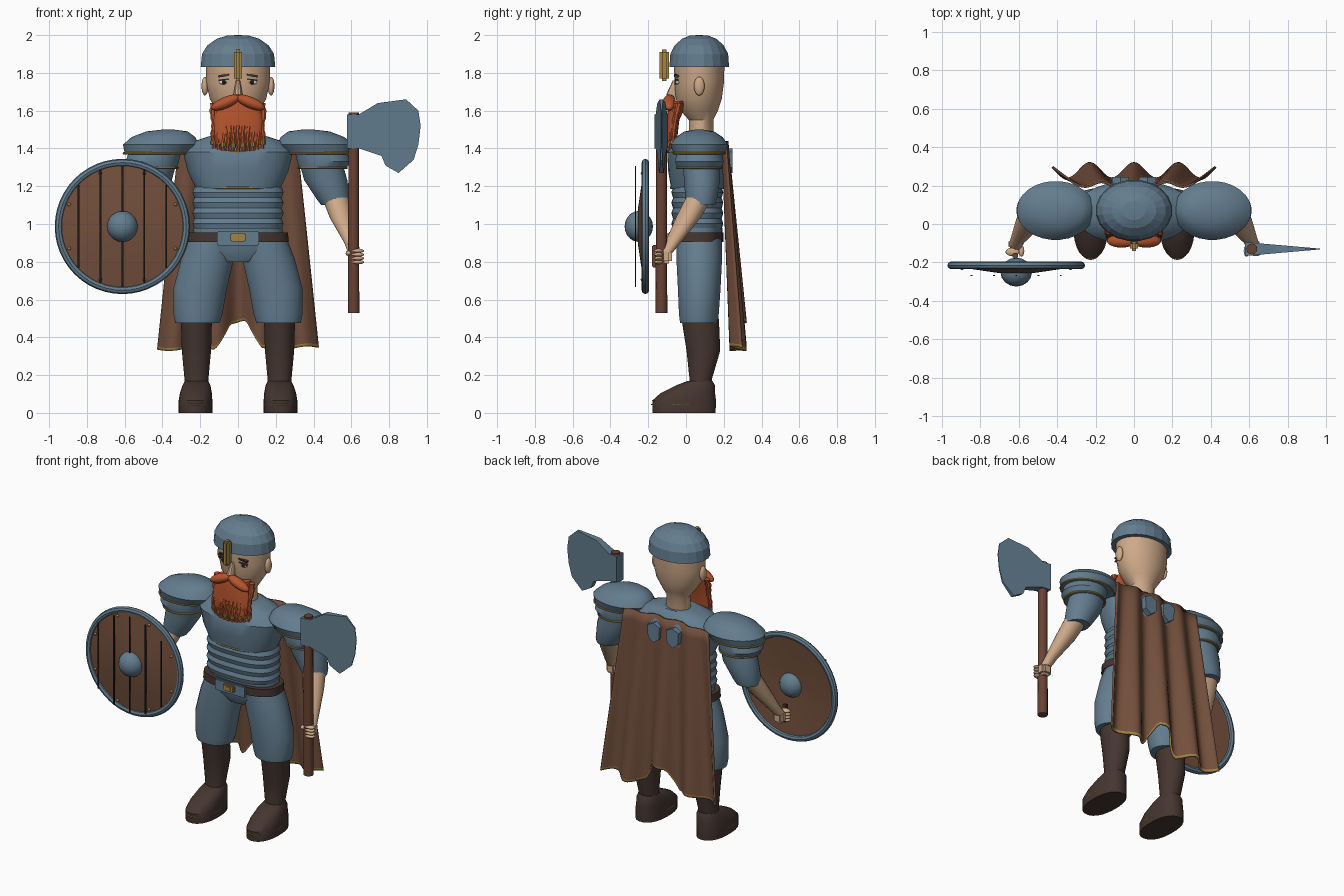
import bpy, bmesh, math
from mathutils import Vector

cube = bpy.data.objects.get("Cube")
if cube:
    bpy.data.objects.remove(cube, do_unlink=True)


def material(name, r, g, b):
    m = bpy.data.materials.new(name)
    m.use_nodes = True
    m.diffuse_color = (r, g, b, 1)
    m.node_tree.nodes["Principled BSDF"].inputs["Base Color"].default_value = (r, g, b, 1)
    return m


steel = material("steel blue", .125, .205, .275)
leather = material("brown leather", .17, .078, .045)
wood = material("haft wood", .14, .055, .033)
dark = material("dark boot leather", .06, .036, .029)
skin = material("skin", .62, .4, .25)
hair = material("red hair", .46, .09, .027)
gold = material("old gold", .36, .23, .06)
black = material("black", .012, .01, .01)
white = material("eye white", .7, .68, .65)
smooth_parts = []


def finish(name, bm, mats, smooth=True):
    bmesh.ops.recalc_face_normals(bm, faces=bm.faces)
    mesh = bpy.data.meshes.new(name)
    bm.to_mesh(mesh)
    bm.free()
    ob = bpy.data.objects.new(name, mesh)
    bpy.context.collection.objects.link(ob)
    for m in mats if isinstance(mats, list) else [mats]:
        mesh.materials.append(m)
    if smooth:
        smooth_parts.append(ob)
    return ob


def loft(name, rings, mat, sides=24, power=2, flip=1, smooth=True):
    """Skin a stack of level ovals given as (x, y, z, x radius, y radius)."""
    bm = bmesh.new()
    loops = []
    for x, y, z, rx, ry in rings:
        loop = []
        for i in range(sides):
            a = math.tau * (i + .5) / sides
            c, s = math.cos(a), math.sin(a)
            px = math.copysign(abs(c) ** (2 / power), c)
            py = math.copysign(abs(s) ** (2 / power), s)
            loop.append(bm.verts.new((flip * (x + rx * px), y + ry * py, z)))
        loops.append(loop)
    for low, high in zip(loops, loops[1:]):
        for i in range(sides):
            j = (i + 1) % sides
            bm.faces.new((low[i], low[j], high[j], high[i]))
    bm.faces.new(loops[0])
    bm.faces.new(loops[-1])
    return finish(name, bm, mat, smooth)


def ball(name, loc, size, mat, rot=(0, 0, 0)):
    bm = bmesh.new()
    bmesh.ops.create_uvsphere(bm, u_segments=16, v_segments=10, radius=1)
    ob = finish(name, bm, mat)
    ob.location, ob.scale, ob.rotation_euler = loc, size, rot
    return ob


def box(name, loc, size, mat, bevel=0, rot=(0, 0, 0)):
    bm = bmesh.new()
    bmesh.ops.create_cube(bm, size=1)
    bmesh.ops.scale(bm, vec=size, verts=bm.verts)
    if bevel:
        bmesh.ops.bevel(bm, geom=bm.edges[:], offset=bevel, segments=2, affect='EDGES')
    ob = finish(name, bm, mat)
    ob.location, ob.rotation_euler = loc, rot
    return ob


def trim(name, x, y, z, rx, ry, mat=gold, thick=.006, rot=(0, 0, 0)):
    bpy.ops.mesh.primitive_torus_add(location=(x, y, z), rotation=rot, major_radius=rx,
                                     minor_radius=thick, major_segments=48, minor_segments=8)
    ob = bpy.context.object
    ob.name = name
    ob.scale.y = ry / rx
    ob.data.materials.append(mat)
    smooth_parts.append(ob)


def plate(name, outline, depth, mat):
    """Prism facing front; depth(x) gives the front and back y."""
    bm = bmesh.new()
    front = [bm.verts.new((x, depth(x)[0], z)) for x, z in outline]
    back = [bm.verts.new((x, depth(x)[1], z)) for x, z in outline]
    bm.faces.new(front)
    bm.faces.new(back[::-1])
    for i in range(len(front)):
        j = (i + 1) % len(front)
        bm.faces.new((front[i], back[i], back[j], front[j]))
    return finish(name, bm, mat, False)


# Head, helmet and face
loft("head", [(0, .08, 1.4, .085, .065), (0, .08, 1.55, .075, .065), (0, .07, 1.6, .11, .1),
              (0, .068, 1.66, .15, .122), (0, .07, 1.75, .17, .132), (0, .07, 1.86, .17, .135)], skin)
loft("helmet", [(0, .07, 1.83, .2, .16), (0, .07, 1.9, .193, .155), (0, .07, 1.945, .165, .132),
                (0, .07, 1.98, .115, .093), (0, .07, 1.997, .06, .05), (0, .07, 2, .01, .01)],
     steel, 20, smooth=False)
box("nose_guard", (0, -.115, 1.84), (.044, .05, .165), gold, .012)
loft("nose", [(0, -.06, 1.665, .02, .025), (0, -.075, 1.685, .025, .03), (0, -.055, 1.76, .012, .015)], skin, 10)
for s in (1, -1):
    ball("ear", (s * .175, .07, 1.73), (.018, .028, .05), skin)
    ball("eye", (s * .075, -.044, 1.75), (.026, .012, .012), white)
    ball("iris", (s * .075, -.054, 1.75), (.011, .006, .011), black)
    box("eyelid", (s * .075, -.05, 1.764), (.056, .02, .007), dark, 0, (0, s * .12, 0))
    box("eyebrow", (s * .075, -.05, 1.786), (.062, .025, .012), dark, .003, (0, s * .15, 0))
    ball("moustache", (s * .065, -.088, 1.643), (.083, .035, .03), hair, (0, s * .4, 0))

# Braided beard
loft("beard_base", [(0, -.075, 1.42, .12, .025), (0, -.07, 1.55, .13, .035), (0, -.04, 1.65, .115, .05)], hair)
for i in range(-5, 6):
    x, y, end = i * .026, -.1 + .0012 * i * i, 1.385 + .0006 * i * i
    rings = []
    for k in range(13):
        t = k / 12
        r = .019 * (.55 + .45 * t) * (1 + .15 * math.cos(k * math.pi))
        rings.append((x + .004 * math.sin(k + i), y + .035 * t * t, end + (1.64 - end) * t, r, r))
    loft("beard_strand", rings, hair, 8)
    if i % 2:
        loft("beard_bead", [(x, y, end + .02, .015, .016), (x, y, end + .04, .015, .016)], gold, 10)

# Torso armour
loft("breastplate", [(0, .06, 1.19, .225, .14), (0, .06, 1.28, .268, .155), (0, .06, 1.38, .292, .16),
                     (0, .065, 1.44, .23, .13), (0, .07, 1.475, .12, .09)], steel, 32, 2.4)
trim("collar_trim", 0, .06, 1.38, .285, .157)
trim("waist_trim", 0, .06, 1.192, .225, .142)
for i in range(4):
    z = .975 + .055 * i
    loft("belly_band", [(0, .06, z, .232, .13), (0, .06, z + .028, .242, .138), (0, .06, z + .056, .23, .128)],
         steel, 32, 2.6)
loft("hips", [(0, .07, .8, .1, .09), (0, .07, .86, .24, .12), (0, .07, .98, .235, .125)], steel, 32, 2.4)
loft("belt", [(0, .06, .905, .27, .138), (0, .06, .955, .265, .138)], dark, 32, 2.6)
box("belt_plate", (0, -.08, .925), (.22, .02, .075), steel, .004)
box("buckle", (0, -.095, .93), (.08, .02, .045), gold, .006)
box("buckle_centre", (0, -.106, .93), (.035, .006, .02), gold)

# Arms and legs, both sides
for s in (1, -1):
    loft("pauldron", [(.425, .07, 1.37, .175, .135), (.407, .07, 1.42, .203, .153), (.395, .07, 1.46, .17, .125),
                      (.375, .07, 1.49, .11, .08), (.37, .07, 1.5, .03, .02)], steel, 28, flip=s)
    trim("pauldron_trim", s * .427, .07, 1.374, .178, .137)
    loft("shoulder_plate", [(.447, .07, 1.29, .125, .115), (.455, .07, 1.33, .142, .13),
                            (.44, .07, 1.38, .14, .12)], steel, flip=s)
    trim("shoulder_trim", s * .447, .07, 1.297, .128, .118)
    loft("sleeve", [(.515, .078, 1.1, .075, .075), (.505, .08, 1.13, .088, .085), (.465, .085, 1.23, .115, .095),
                    (.44, .08, 1.32, .115, .1)], steel, flip=s)
    loft("forearm", [(.615, -.105, .85, .034, .036), (.6, -.07, .9, .038, .042), (.55, .01, 1.03, .064, .066),
                     (.515, .07, 1.14, .072, .072)], skin, 16, flip=s)
    box("palm", (s * .617, -.105, .83), (.07, .06, .08), skin, .015)
    for i in range(4):
        ball("finger", (s * .632, -.145, .798 + .02 * i), (.036, .022, .0115), skin)
    ball("thumb", (s * .585, -.14, .845), (.015, .03, .014), skin)

    loft("trouser_leg", [(.215, .068, .475, .118, .1), (.212, .068, .52, .13, .106), (.2, .07, .66, .143, .114),
                         (.16, .07, .82, .14, .122), (.135, .07, .92, .125, .12)], steel, flip=s)
    loft("boot_shaft", [(.22, .075, .14, .066, .062), (.22, .078, .18, .064, .06), (.22, .092, .33, .078, .09),
                        (.22, .075, .5, .083, .1)], dark, flip=s)
    loft("boot_foot", [(.225, -.01, 0, .09, .168), (.225, -.01, .065, .09, .17), (.223, .01, .105, .085, .145),
                       (.22, .05, .145, .075, .105), (.22, .075, .17, .062, .065)], dark, 24, 2.3, s)
    trim("boot_trim", s * .225, -.015, .045, .088, .166, thick=.003)

# Axe
loft("axe_haft", [(.612, -.13, .53, .031, .031), (.612, -.13, 1.59, .028, .028)], wood, 14)
edge = [(.578, 1.4), (.64, 1.4), (.76, 1.36), (.78, 1.31), (.85, 1.27), (.93, 1.34), (.955, 1.42),
        (.967, 1.52), (.955, 1.6), (.89, 1.66), (.74, 1.64), (.64, 1.58), (.578, 1.58)]


def blade_depth(x):
    half = .036 - .034 * (x - .578) / .389
    return -.13 - half, -.13 + half


plate("axe_head", edge, blade_depth, steel)

# Round shield
sx, sy, sz = -.612, -.215, .987
facing = (math.pi / 2, 0, 0)
board = loft("shield_board", [(0, 0, .02, .01, .01), (0, 0, .015, .12, .12), (0, 0, -.005, .335, .335),
                              (0, 0, .006, .335, .335), (0, 0, .018, .24, .24), (0, 0, .04, .09, .09),
                              (0, 0, .042, .01, .01)], leather, 48)
board.location, board.rotation_euler = (sx, sy, sz), facing
trim("shield_rim", sx, sy, sz, .338, .338, steel, .02, facing)
ball("shield_boss", (sx, sy - .035, sz), (.082, .075, .082), steel)
for i in range(-2, 3):
    off = i * .116
    box("plank_seam", (sx + off, sy - .053, sz), (.009, .004, 2 * math.sqrt(.32 ** 2 - off ** 2)), black)
for i in range(8):
    a = math.tau * (i + .5) / 8
    ball("shield_rivet", (sx + .305 * math.cos(a), sy - .015, sz + .305 * math.sin(a)), (.009, .01, .009), gold)
box("shield_grip", (-.617, -.165, .83), (.03, .03, .12), wood, .006)


# Folded cape with a notched, gilded hem
def cape_point(u, v):
    half = .31 + .11 * v
    x = u * half
    notch = min(1, max(0, (.12 - abs(x)) / .07))
    hem = .34 + .14 * notch + .012 * math.sin(9 * u)
    top = 1.44 - .02 * u * u
    fold = math.cos(math.tau * 1.83 * u)
    return Vector((x, .212 + .07 * v + (.012 + .028 * v) * fold, top + (hem - top) * v))


bm = bmesh.new()
cols = 60
rows = [i / 16 for i in range(16)] + [.986, 1]
grid = [[bm.verts.new(cape_point(2 * c / cols - 1, v)) for c in range(cols + 1)] for v in rows]
for r in range(len(rows) - 1):
    for c in range(cols):
        f = bm.faces.new((grid[r][c], grid[r][c + 1], grid[r + 1][c + 1], grid[r + 1][c]))
        f.material_index = int(r == len(rows) - 2)
cape = finish("cape", bm, [leather, gold])
cape.modifiers.new("thickness", 'SOLIDIFY').thickness = .012

# Back scales over the cape
for s in (1, -1):
    scale = [(-.045, 1.38), (0, 1.4), (.045, 1.38), (.04, 1.3), (0, 1.27), (-.04, 1.3)]
    plate("back_scale", [(s * .07 + x, z) for x, z in scale], lambda x: (.2, .245), steel)

# Smooth shading with crisp edges
bpy.ops.object.select_all(action='DESELECT')
for ob in smooth_parts:
    ob.select_set(True)
bpy.context.view_layer.objects.active = smooth_parts[0]
bpy.ops.object.shade_smooth_by_angle(angle=math.radians(35))
